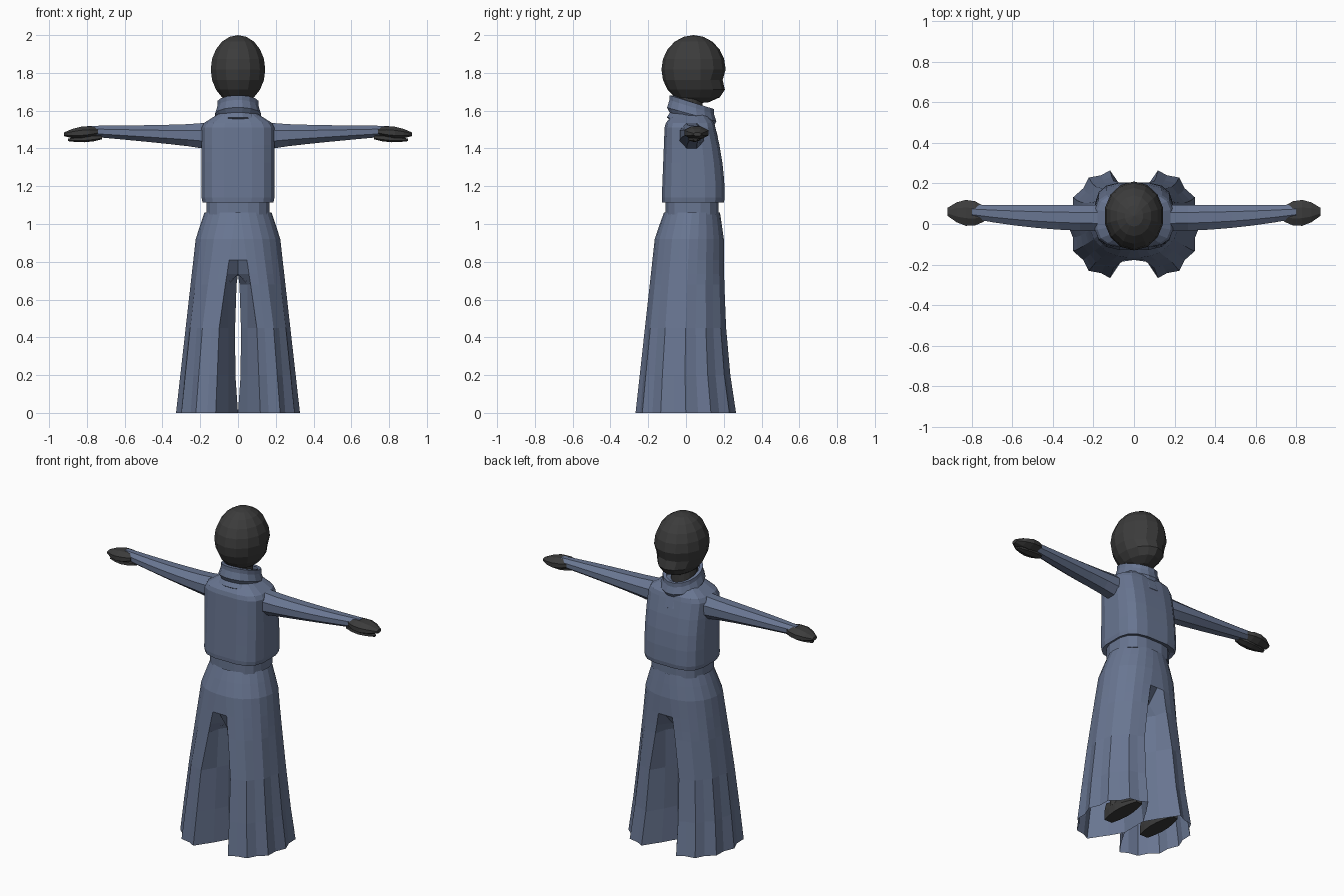
import bpy, bmesh
from math import sin, cos, pi
from mathutils import Vector

cube = bpy.data.objects.get("Cube")
if cube:
    bpy.data.objects.remove(cube, do_unlink=True)


def make_material(name, *rgb):
    material = bpy.data.materials.new(name)
    material.use_nodes = True
    material.diffuse_color = (*rgb, 1)
    shader = material.node_tree.nodes["Principled BSDF"]
    shader.inputs["Base Color"].default_value = (*rgb, 1)
    return material


CLOTH = make_material("slate blue cloth", 0.14, 0.18, 0.285)
DARK = make_material("charcoal", 0.045, 0.045, 0.045)


def add_object(name, bm, material):
    bmesh.ops.recalc_face_normals(bm, faces=bm.faces)
    mesh = bpy.data.meshes.new(name)
    bm.to_mesh(mesh)
    bm.free()
    mesh.materials.append(material)
    ob = bpy.data.objects.new(name, mesh)
    bpy.context.collection.objects.link(ob)
    return ob


def loft(name, rings, material, capped=True):
    """Skin a list of rings that all have the same number of points."""
    bm = bmesh.new()
    rows = [[bm.verts.new(point) for point in ring] for ring in rings]
    for low, high in zip(rows, rows[1:]):
        for i in range(len(low)):
            bm.faces.new((low[i - 1], low[i], high[i], high[i - 1]))
    if capped:
        bm.faces.new(rows[0])
        bm.faces.new(rows[-1])
    # faces lying on the mirror plane are inside the body
    seam = [f for f in bm.faces if all(abs(v.co.x) < 1e-4 for v in f.verts)]
    bmesh.ops.delete(bm, geom=seam, context="FACES")
    return add_object(name, bm, material)


def steps(count):
    return [i / count for i in range(count + 1)]


def circle(sides):
    angles = [2 * pi * (i + 0.5) / sides for i in range(sides)]
    return [(cos(a), sin(a)) for a in angles]


def signed_power(value, power):
    return abs(value) ** power * (1 if value > 0 else -1)


def oval(half_width, back, front, z, power=1.0, tilt=0.0):
    """Level ring; power below one makes it boxier, tilt lowers its front."""
    middle, depth = (back + front) / 2, (front - back) / 2
    ring = []
    for c, s in circle(16):
        u, v = signed_power(c, power), signed_power(s, power)
        ring.append(Vector((half_width * u, middle + depth * v, z - tilt * v)))
    return ring


def limb_ring(center, half_depth, half_height, sides=8):
    return [center + Vector((0, half_depth * c, half_height * s)) for c, s in circle(sides)]


def bulged(name, start, end, half_depth, half_height, sides):
    """Limb end that swells in the middle and tapers towards its tip."""
    rings = []
    for t in steps(4):
        swell = sin(pi * (0.2 + 0.7 * t))
        rings.append(limb_ring(start.lerp(end, t), half_depth * swell, half_height * swell, sides))
    loft(name, rings, DARK)


# Head: a ball drawn out into a jaw, with a recessed slit across the face
bm = bmesh.new()
bmesh.ops.create_uvsphere(bm, u_segments=14, v_segments=10, radius=1)
for vert in bm.verts:
    x, y, z = vert.co
    jaw = max(0, -z)
    if y > 0:
        y *= 1 + 0.6 * jaw ** 2
    if y > 0.5 and 0.2 < jaw < 0.4:
        y -= 0.1
    vert.co = Vector((0.148 * x, 0.04 + 0.17 * y, 1.818 + 0.182 * z))
add_object("head", bm, DARK)
loft("neck", [oval(0.075, -0.06, 0.09, z) for z in (1.5, 1.7)], DARK)

# Rolled collar above a shawl that dips to a point in front
roll = [(0.09, 1.645), (0.11, 1.645), (0.11, 1.62), (0.123, 1.58), (0.11, 1.555)]
loft("collar", [oval(r, 0.02 - r, 0.04 + r, z, tilt=0.037) for r, z in roll], CLOTH, capped=False)
shawl = []
for r, z, dip in ((0.11, 1.575, 0), (0.135, 1.54, 0.07), (0.12, 1.53, 0.07)):
    ring = oval(r, 0.03 - r, 0.037 + r, z, tilt=0.025)
    for point in ring:
        if point.y > 0:
            point.z -= dip * max(0, 1 - abs(point.x) / r)
    shawl.append(ring)
loft("collar_shawl", shawl, CLOTH, capped=False)

# Boxy top: front leans back towards the chest, hem tucks in at the waist
torso = [oval(0.17, -0.1, 0.17, 1.125, 0.6), oval(0.19, -0.128, 0.203, 1.115, 0.6)]
for t in steps(4):
    torso.append(oval(0.195, 0.015 * t - 0.13, 0.207 - 0.05 * t ** 2, 1.14 + 0.37 * t, 0.6))
for t in steps(2):
    torso.append(oval(0.182 - 0.08 * t, 0.04 * t - 0.108, 0.15 - 0.04 * t, 1.535 + 0.05 * t, 0.6))
loft("torso", torso, CLOTH)
loft("waistband", [oval(0.168, -0.11, 0.175, z, 0.7) for z in (1.05, 1.125)], CLOTH)

# Wide trousers: one half lofted from oval hip to pleated hem, then mirrored
HIP, CROTCH = 1.06, 0.735
rings = []
for z in (HIP, 1, 0.92, 0.81, CROTCH, 0.68, 0.45, 0.2, 0):
    drop = (HIP - z) / HIP
    waist = max(0, 1 - 8 * drop)
    width = 0.208 + 0.12 * drop - 0.03 * waist
    back = -0.15 - 0.117 * drop + 0.033 * waist
    front = 0.2 + 0.065 * drop ** 3 - 0.02 * waist
    middle, depth = (back + front) / 2, (front - back) / 2
    inset = 0.36 * min(1, 0.2 + 1.5 * drop)
    ring = []
    for i, t in enumerate(steps(12)):
        angle = pi * (t - 0.5)
        pleat = 1 - 0.06 * drop * (i % 2)
        u = inset + (1 - inset) * cos(angle)
        ring.append((width * u * pleat, middle + depth * sin(angle) * pleat, z))
    # inner leg panels sit back from the front and open a gap below the crotch
    reach = 1 if z > CROTCH else 0.62
    panel = 0.05 if z < CROTCH else 0
    gap = 0.016 * sin(pi * z / CROTCH) ** 0.5 if z < CROTCH else 0
    for x, v in ((panel, reach), (gap, 0.3), (gap, -0.3), (panel, -reach)):
        ring.append((x, middle + depth * v, z))
    rings.append(ring)
trousers = loft("trousers", rings, CLOTH, capped=False)
mirror = trousers.modifiers.new("mirror", "MIRROR")
mirror.use_clip = True

# Sleeves, hands, shins and shoes on both sides
for side, label in ((1, "left"), (-1, "right")):
    sleeve = []
    for t in steps(6):
        center = Vector((side * (0.16 + 0.64 * t), 0.03 + 0.03 * t ** 2, 1.466 + 0.026 * t))
        sleeve.append(limb_ring(center, 0.07 - 0.034 * t ** 2, 0.076 - 0.046 * t ** 0.7))
    loft(label + "_sleeve", sleeve, CLOTH)

    wrist, tip = Vector((side * 0.74, 0.05, 1.49)), Vector((side * 0.92, 0.06, 1.475))
    bulged(label + "_hand", wrist, tip, 0.07, 0.036, 8)
    under = Vector((side * -0.02, -0.01, -0.03))
    bulged(label + "_curled_fingers", wrist + under, tip + under, 0.036, 0.02, 6)

    shoe = []
    for t in steps(5):
        width, top = 0.046 * sin(pi * (0.2 + 0.65 * t)), 0.11 - 0.08 * t
        section = ((-1, 0), (1, 0), (1, 0.5), (0.5, 1), (-0.5, 1), (-1, 0.5))
        shoe.append([(side * 0.13 + width * u, 0.27 * t - 0.07, 0.02 + top * v) for u, v in section])
    loft(label + "_shoe", shoe, DARK)
    hip_joint = Vector((side * 0.13, 0, 0))
    shin = [oval(r, -r, r, z) for r, z in ((0.035, 0.08), (0.05, 0.6))]
    loft(label + "_shin", [[point + hip_joint for point in ring] for ring in shin], DARK)
